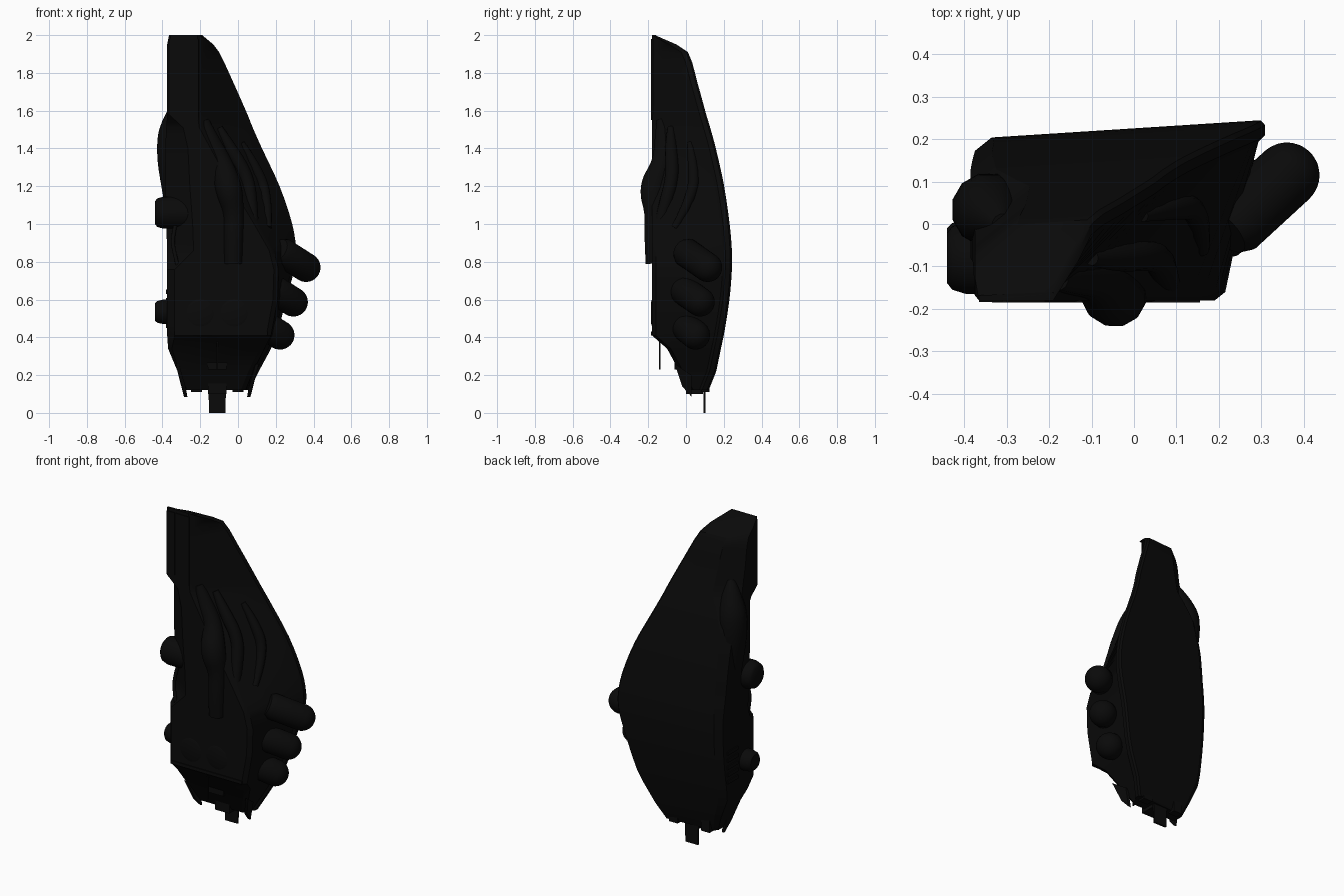
import bpy, bmesh, math
from mathutils import Vector

if "Cube" in bpy.data.objects:
    bpy.data.objects.remove(bpy.data.objects["Cube"])

mat = bpy.data.materials.new("soot_black")
mat.diffuse_color = (0.003, 0.003, 0.003, 1)
mat.use_nodes = True
mat.node_tree.nodes["Principled BSDF"].inputs["Base Color"].default_value = mat.diffuse_color


def finish(ob, angle=30):
    ob.data.materials.clear()
    ob.data.materials.append(mat)
    bpy.ops.object.select_all(action='DESELECT')
    ob.select_set(True)
    bpy.context.view_layer.objects.active = ob
    bpy.ops.object.shade_smooth_by_angle(angle=math.radians(angle))
    return ob


def from_bmesh(name, bm, angle=30):
    bmesh.ops.recalc_face_normals(bm, faces=bm.faces[:])
    me = bpy.data.meshes.new(name)
    bm.to_mesh(me)
    bm.free()
    ob = bpy.data.objects.new(name, me)
    bpy.context.collection.objects.link(ob)
    return finish(ob, angle)


def loft(name, rings, angle=30):
    bm = bmesh.new()
    loops = [[bm.verts.new(p) for p in r] for r in rings]
    n = len(loops[0])
    for a, b in zip(loops, loops[1:]):
        for i in range(n):
            j = (i + 1) % n
            bm.faces.new((a[i], a[j], b[j], b[i]))
    bm.faces.new(loops[0])
    bm.faces.new(loops[-1])
    return from_bmesh(name, bm, angle)


def box(name, lo, hi, taper=1.0):
    # box whose lower end may be narrowed in x
    cx, hx = (lo[0] + hi[0]) / 2, (hi[0] - lo[0]) / 2
    rings = []
    for z, k in ((lo[2], taper), (hi[2], 1)):
        rings.append([(cx + s * hx * k, y, z) for s, y in
                      ((-1, lo[1]), (1, lo[1]), (1, hi[1]), (-1, hi[1]))])
    return loft(name, rings)


def revolve(name, a, b, profile, seg=28):
    # profile: (distance along a->b, radius)
    a, b = Vector(a), Vector(b)
    d = (b - a).normalized()
    q = d.to_track_quat('Z', 'Y')
    rings = []
    for t, r in profile:
        rings.append([a + d * t + q @ Vector((r * math.cos(k * math.tau / seg),
                     r * math.sin(k * math.tau / seg), 0)) for k in range(seg)])
    return loft(name, rings, 40)


def round_pod(name, a, b, r):
    # flat start, domed end
    length = (Vector(b) - Vector(a)).length
    prof = [(-0.03, r * 0.8), (0, r)]
    prof += [(length + r * math.sin(t), r * math.cos(t)) for t in [math.pi / 16 * i for i in range(8)]]
    prof.append((length + r, 0.004))
    return revolve(name, a, b, prof)


def tube(name, pts, r):
    # smooth pipe; each point is x, y, z, radius factor
    cu = bpy.data.curves.new(name, 'CURVE')
    cu.dimensions = '3D'
    cu.bevel_depth = r
    cu.bevel_resolution = 4
    cu.use_fill_caps = True
    sp = cu.splines.new('NURBS')
    sp.points.add(len(pts) - 1)
    for p, (x, y, z, k) in zip(sp.points, pts):
        p.co = (x, y, z, 1)
        p.radius = k
    sp.order_u = 3
    sp.use_endpoint_u = True
    sp.resolution_u = 6
    ob = bpy.data.objects.new(name, cu)
    bpy.context.collection.objects.link(ob)
    bpy.ops.object.select_all(action='DESELECT')
    ob.select_set(True)
    bpy.context.view_layer.objects.active = ob
    bpy.ops.object.convert(target='MESH')
    return finish(bpy.context.object, 50)


# Hull sections: z, left, front-left chamfer, front face end, front y, right, back y, back-left chamfer
sections = [
    (0.12, -0.28, 0.01, 0.03, 0.02, 0.06, 0.12, 0.02),
    (0.22, -0.32, 0.01, 0.07, -0.035, 0.11, 0.16, 0.03),
    (0.34, -0.37, 0.02, 0.13, -0.10, 0.175, 0.185, 0.04),
    (0.41, -0.375, 0.04, 0.165, -0.18, 0.205, 0.20, 0.04),
    (0.60, -0.375, 0.04, 0.20, -0.18, 0.255, 0.23, 0.04),
    (0.76, -0.375, 0.04, 0.205, -0.18, 0.298, 0.243, 0.04),
    (0.86, -0.375, 0.14, 0.18, -0.18, 0.308, 0.243, 0.04),
    (1.00, -0.38, 0.14, 0.10, -0.18, 0.287, 0.231, 0.05),
    (1.20, -0.385, 0.13, -0.02, -0.18, 0.22, 0.202, 0.05),
    (1.40, -0.385, 0.12, -0.13, -0.18, 0.127, 0.158, 0.06),
    (1.51, -0.38, 0.09, -0.19, -0.18, 0.078, 0.128, 0.10),
    (1.58, -0.375, 0.01, -0.20, -0.18, 0.05, 0.107, 0.13),
    (1.75, -0.375, 0.01, -0.20, -0.18, -0.025, 0.06, 0.12),
    (1.91, -0.375, 0.01, -0.20, -0.18, -0.10, 0.01, 0.10),
    (1.95, -0.375, 0.01, -0.20, -0.18, -0.13, -0.05, 0.08),
    (2.00, -0.365, 0.01, -0.20, -0.18, -0.19, -0.165, 0.03),
]


def slope(i, c):
    a, b = sections[max(i - 1, 0)], sections[min(i + 1, len(sections) - 1)]
    return (b[c] - a[c]) / (b[0] - a[0])


# Sections in between follow a smooth outline on the right and back
dense = []
for i, s in enumerate(sections):
    dense.append(s)
    if 3 <= i < 13:
        n = sections[i + 1]
        dz = n[0] - s[0]
        for t in (1 / 3, 2 / 3):
            m = [u + (v - u) * t for u, v in zip(s, n)]
            for c in (5, 6):
                mean = (n[c] - s[c]) / dz
                m[c] += dz * t * (1 - t) * ((1 - t) * (slope(i, c) - mean)
                                            - t * (slope(i + 1, c) - mean))
            dense.append(m)
rings = []
for z, xl, c, xf, yf, xr, yb, bl in dense:
    ybl = yb - 0.063 * (xr - xl - bl)
    ring = [(xl + c, yf), (xf - 0.015, yf), (xf + 0.01, yf + 0.02), (xr - 0.015, yb - 0.05),
            (xr, yb - 0.035), (xr, yb - 0.01), (xr - 0.01, yb), (xl + bl, ybl),
            (xl, ybl - bl * 0.8), (xl, yf + min(c * 1.2, 0.075 + c * 0.2))]
    rings.append([(x, max(y, yf), z) for x, y in ring])
loft("hull", rings, 32)

# Raised strips on the nose face
box("nose_strip_left", (-0.365, -0.184, 1.59), (-0.31, -0.17, 1.98))
box("nose_strip_right", (-0.30, -0.184, 1.55), (-0.21, -0.17, 1.98))

# Three side pods
pods = [((0.235, 0.0, 0.85), (0.36, 0.115, 0.77), 0.077),
        ((0.195, -0.015, 0.65), (0.293, 0.075, 0.587), 0.077),
        ((0.15, -0.005, 0.457), (0.222, 0.05, 0.412), 0.077)]
for i, (a, b, r) in enumerate(pods):
    round_pod(f"side_pod_{i + 1}", a, b, r)

# Flowing pipes on the front
tube("main_pipe", [(-0.18, -0.13, 1.55, 0.5), (-0.15, -0.12, 1.45, 0.9), (-0.08, -0.125, 1.32, 1.0),
                   (-0.05, -0.178, 1.19, 1.45), (-0.02, -0.165, 1.06, 1), (-0.025, -0.17, 0.93, 1),
                   (-0.025, -0.167, 0.79, 0.9)], 0.053)
tube("middle_pipe", [(-0.10, -0.08, 1.51, 0.5), (-0.04, -0.08, 1.40, 1), (0.05, -0.07, 1.25, 1),
                     (0.07, -0.11, 1.10, 1), (0.09, -0.16, 0.94, 0.6)], 0.036)
tube("outer_pipe", [(0.02, 0.02, 1.43, 0.5), (0.09, 0.04, 1.31, 1), (0.155, 0.04, 1.15, 1),
                    (0.16, -0.06, 0.98, 0.6)], 0.03)

# Swelling on the left shoulder
tube("left_shoulder", [(-0.31, 0.0, 1.66, 0.3), (-0.34, 0.03, 1.52, 1), (-0.345, 0.035, 1.38, 1.1),
                       (-0.335, 0.03, 1.22, 0.95), (-0.33, 0.02, 1.05, 0.6)], 0.082)

# Left thrusters and cable
for name, y, z, r, x1 in (("upper_left_thruster", -0.08, 1.06, 0.085, -0.20),
                          ("lower_left_thruster", -0.055, 0.535, 0.065, -0.30)):
    revolve(name, (-0.44, y, z), (x1, y, z),
            [(0, r * 0.7), (0.012, r * 0.88), (0.045, r), (0.44 + x1 - 0.03, r), (0.44 + x1, r * 0.7)])
tube("left_cable", [(-0.33, -0.12, 1.0, 1), (-0.35, -0.13, 0.92, 1), (-0.335, -0.15, 0.84, 1),
                    (-0.31, -0.16, 0.74, 1)], 0.01)

# Round ports and band on the lower front
for i, x in enumerate((-0.20, -0.02)):
    revolve(f"front_port_{i + 1}", (x, -0.17, 0.53), (x, -0.2, 0.53),
            [(0, 0.072), (0.01, 0.072), (0.014, 0.06)])
box("front_band", (-0.335, -0.185, 0.41), (0.155, -0.17, 0.43))

# Vents on the rear left
for i in range(5):
    z = 0.45 + i * 0.045
    box(f"side_vent_{i + 1}", (-0.382, 0.03, z), (-0.36, 0.13, z + 0.022))

# Tail block, tail plate, fins and aerial
box("tail_block", (-0.165, -0.06, 0.23), (-0.055, 0.05, 0.34), 0.9)
box("tail_plate", (-0.16, 0.092, 0.0), (-0.06, 0.102, 0.22), 0.85)
box("tail_mount", (-0.16, 0.0, 0.10), (-0.06, 0.09, 0.2))
for side, x in (("left", -0.28), ("right", 0.06)):
    s = 1 if side == "left" else -1
    rings = []
    for dx in (-0.006, 0.012):
        rings.append([(x + s * (dx - 0.045), -0.06, 0.26), (x + s * (dx - 0.01), -0.02, 0.14),
                      (x + s * dx, 0.03, 0.085), (x + s * (dx - 0.02), 0.03, 0.2)])
    loft(f"{side}_tail_fin", rings)
    box(f"{side}_tail_tab", (x + s * 0.06 - 0.03, 0.08, 0.11), (x + s * 0.06 + 0.03, 0.125, 0.2))
box("aerial", (-0.115, -0.142, 0.23), (-0.107, -0.134, 0.42))
